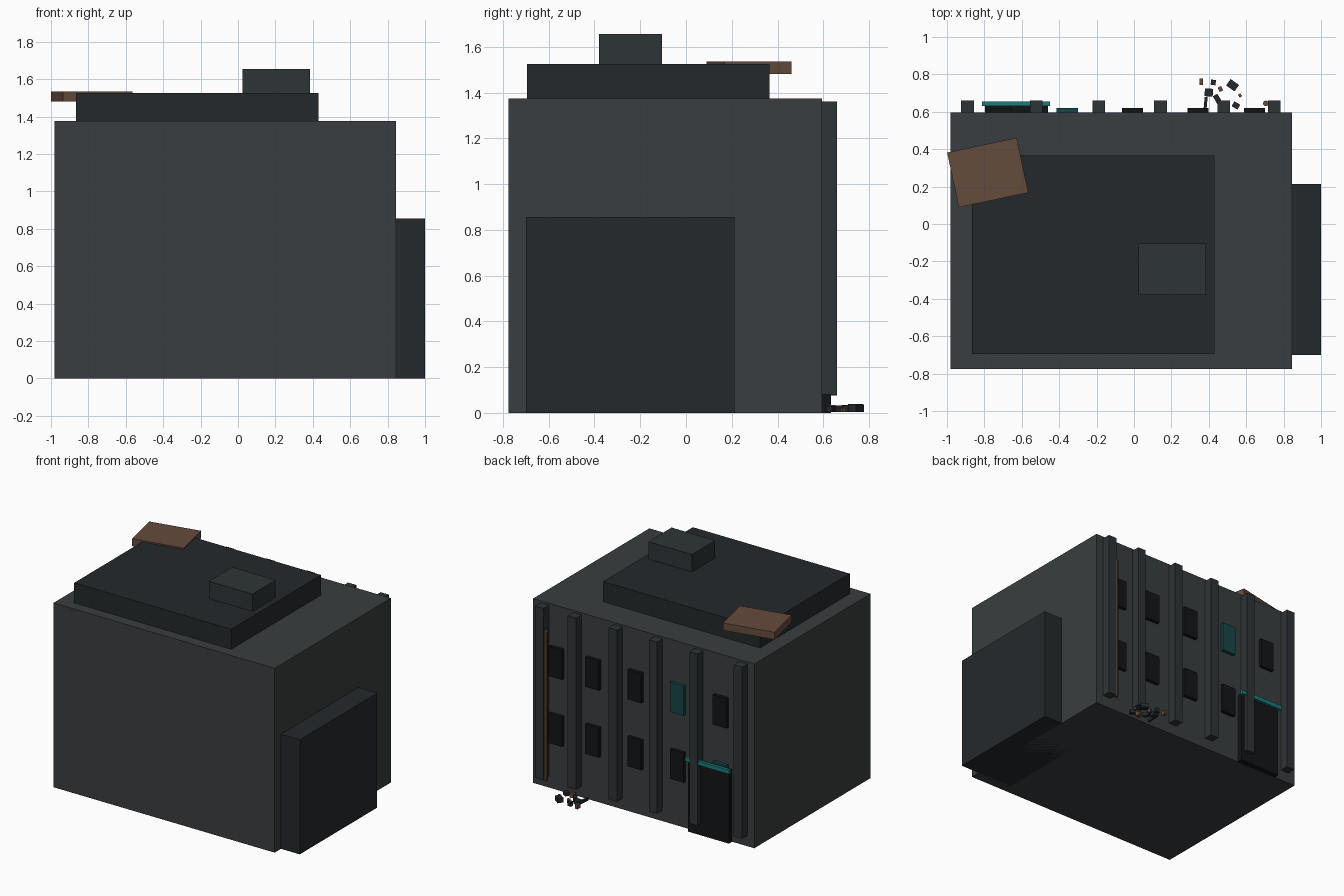
import bpy
from math import radians


def material(name, rgb):
    m = bpy.data.materials.new(name)
    m.diffuse_color = (*rgb, 1.0)
    return m


WALL = material("wall_grey", (0.042, 0.048, 0.050))
DARK = material("dark_grey", (0.018, 0.022, 0.024))
STEEL = material("steel_grey", (0.027, 0.034, 0.037))
BLACK = material("black", (0.006, 0.007, 0.008))
RUST = material("rust", (0.130, 0.070, 0.045))
TEAL = material("bright_teal", (0.010, 0.200, 0.200))
GLASS = material("dim_teal", (0.008, 0.060, 0.065))


def box(name, x, y, z, mat, turn=0):
    """Box from (min, max) ranges, turned about its own vertical axis."""
    mid = [(a + b) / 2 for a, b in (x, y, z)]
    bpy.ops.mesh.primitive_cube_add(size=1, location=mid, rotation=(0, 0, radians(turn)))
    ob = bpy.context.object
    ob.name = name
    ob.scale = [b - a for a, b in (x, y, z)]
    bpy.ops.object.transform_apply(location=False, rotation=False, scale=True)
    ob.data.materials.append(mat)
    return ob


def around(c, w):
    return (c - w / 2, c + w / 2)


# Main masses
box("main_building", (-0.98, 0.845), (-0.775, 0.595), (0, 1.375), WALL)
box("upper_storey", (-0.865, 0.43), (-0.695, 0.365), (1.375, 1.525), DARK)
box("roof_unit", (0.025, 0.385), (-0.38, -0.105), (1.525, 1.655), STEEL)
box("side_annex", (0.55, 1.0), (-0.70, 0.213), (0, 0.855), DARK)

# Loose roof sheet
box("loose_roof_sheet", around(-0.782, 0.38), around(0.275, 0.30), (1.48, 1.535), RUST, 12)

# Pilasters along the back facade
for i, x in enumerate((-0.89, -0.523, -0.189, 0.142, 0.48, 0.75)):
    box(f"pilaster_{i}", around(x, 0.068), (0.59, 0.66), (0.08, 1.36), STEEL)

# Two rows of windows, two of them lit
for col, x in enumerate((-0.71, -0.357, -0.008, 0.343, 0.645)):
    for row, z in enumerate((0.457, 0.957)):
        lit = (col, row) in ((0, 0), (1, 1))
        box(f"window_{row}_{col}", around(x, 0.113), (0.59, 0.62),
            around(z, 0.222), GLASS if lit else BLACK)

# Entrance and its light bar
box("entrance_door", (-0.797, -0.46), (0.59, 0.633), (0, 0.54), BLACK)
box("entrance_light_bar", (-0.813, -0.45), (0.632, 0.654), (0.53, 0.56), TEAL)

# Drain pipe
bpy.ops.mesh.primitive_cylinder_add(vertices=10, radius=0.015, depth=1.115,
                                    location=(0.705, 0.645, 0.6325))
pipe = bpy.context.object
pipe.name = "drain_pipe"
pipe.data.materials.append(RUST)

# Rubble: x, y, width, depth, height, turn, material
rubble = (
    (0.360, 0.760, 0.020, 0.036, 0.030, 0, RUST),
    (0.424, 0.757, 0.026, 0.028, 0.032, -8, DARK),
    (0.462, 0.722, 0.020, 0.026, 0.026, 25, RUST),
    (0.527, 0.742, 0.055, 0.042, 0.034, -35, DARK),
    (0.400, 0.703, 0.044, 0.042, 0.030, -4, DARK),
    (0.383, 0.648, 0.016, 0.062, 0.020, -5, DARK),
    (0.446, 0.668, 0.028, 0.050, 0.028, 30, DARK),
    (0.490, 0.635, 0.036, 0.030, 0.030, 15, RUST),
    (0.545, 0.634, 0.036, 0.030, 0.026, -30, DARK),
    (0.567, 0.687, 0.015, 0.018, 0.018, 35, RUST),
)
for i, (x, y, w, d, h, turn, mat) in enumerate(rubble):
    box(f"rubble_{i}", around(x, w), around(y, d), (0.004, 0.004 + h), mat, turn)
